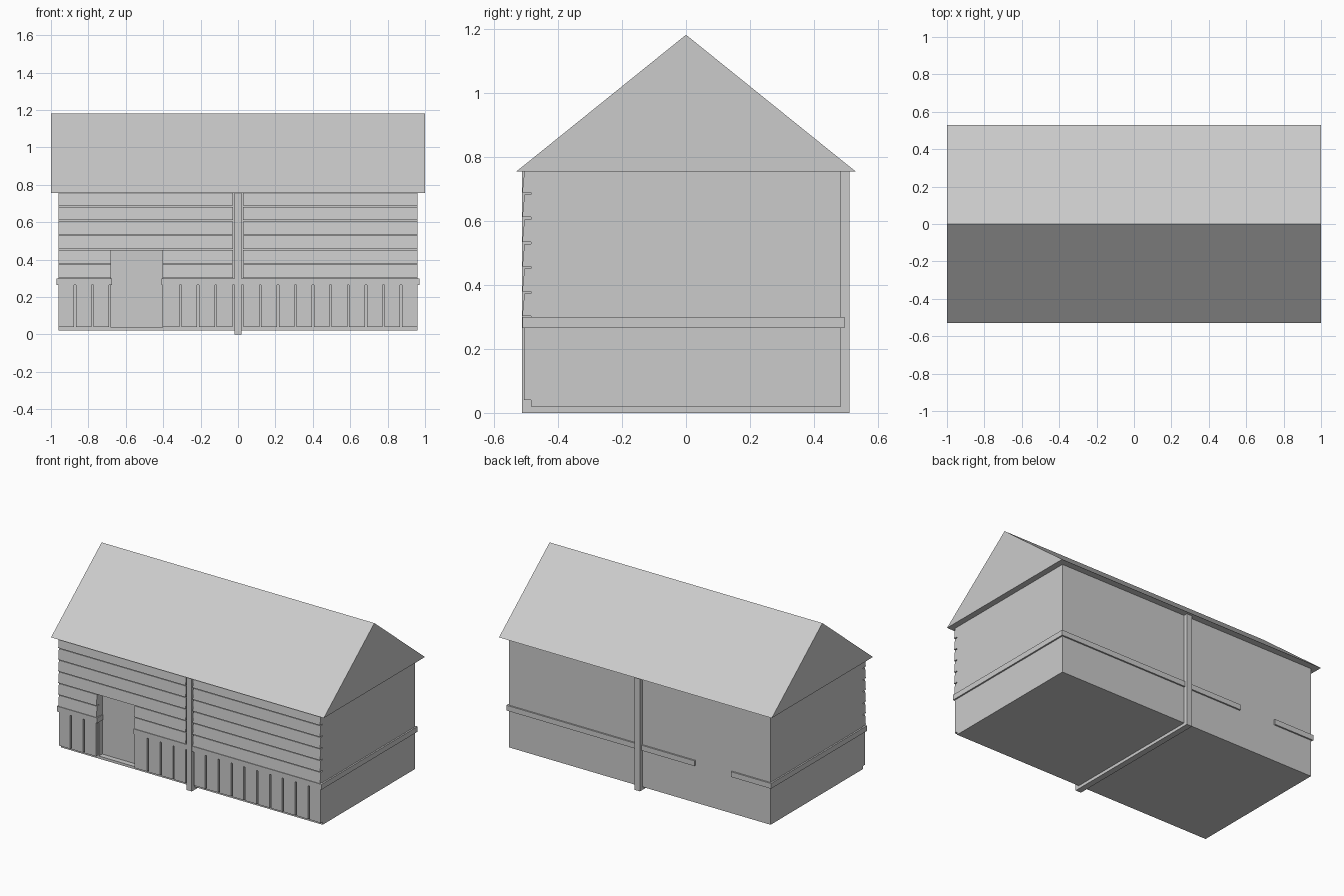
import bpy, bmesh

if "Cube" in bpy.data.objects:
    bpy.data.objects.remove(bpy.data.objects["Cube"])


def extrude_x(name, profile, spans):
    """Extrude a (y, z) profile along x over each (x0, x1) span."""
    bm = bmesh.new()
    for x0, x1 in spans:
        a = [bm.verts.new((x0, y, z)) for y, z in profile]
        b = [bm.verts.new((x1, y, z)) for y, z in profile]
        bm.faces.new(a)
        bm.faces.new(b[::-1])
        n = len(a)
        for i in range(n):
            bm.faces.new((a[i], b[i], b[(i + 1) % n], a[(i + 1) % n]))
    bmesh.ops.recalc_face_normals(bm, faces=bm.faces)
    mesh = bpy.data.meshes.new(name)
    bm.to_mesh(mesh)
    bm.free()
    obj = bpy.data.objects.new(name, mesh)
    bpy.context.collection.objects.link(obj)
    return obj


def rect(y0, y1, z0, z1):
    return [(y0, z0), (y1, z0), (y1, z1), (y0, z1)]


DOOR = (-0.68, -0.404)
HALF, POST_GAP = 0.96, 0.026

# Main walls with a recessed doorway
walls = extrude_x("walls", rect(-0.485, 0.485, 0.02, 0.757), [(-HALF, HALF)])
cutter = extrude_x("doorway_cutter", rect(-0.6, -0.45, 0.037, 0.447), [DOOR])
cutter.hide_render = True
cutter.hide_set(True)
cut = walls.modifiers.new("doorway", 'BOOLEAN')
cut.operation = 'DIFFERENCE'
cut.object = cutter

# Solid gabled roof
extrude_x("roof", [(-0.53, 0.755), (0.53, 0.755), (0, 1.182)], [(-1, 1)])

# Central frame running under and up both long sides
extrude_x("centre_post", rect(-0.513, 0.511, 0, 0.757), [(-0.02, 0.02)])

# Horizontal lap siding above the rail, lower rows broken by the door
full = [(-HALF, -POST_GAP), (POST_GAP, HALF)]
split = [(-HALF, DOOR[0]), (DOOR[1], -POST_GAP), (POST_GAP, HALF)]
for row in range(6):
    z0 = 0.303 + 0.0772 * row
    z1 = z0 + 0.0705
    if row == 5:
        z1 = 0.757
    profile = [(-0.48, z0), (-0.512, z0), (-0.505, z1), (-0.48, z1)]
    extrude_x(f"siding_row_{row + 1}", profile, split if row < 2 else full)

# Vertical boards below the rail, mirrored about the post
spans = []
for i in range(10):
    x0 = 0.03 + 0.0941 * i
    x1 = min(x0 + 0.084, HALF)
    spans.append((x0, x1))
    if i not in (4, 5, 6):
        left = DOOR[1] if i == 3 else -x1
        spans.append((left, -x0))
extrude_x("base_boards", rect(-0.506, -0.48, 0.04, 0.30), spans)

# Waist rail around the building, open at the door
extrude_x("waist_rail", rect(-0.511, 0.495, 0.265, 0.30),
          [(-0.97, -0.675), (-0.409, 0.97)])
# Rail must not fill the doorway gap; walls show through between the two spans
